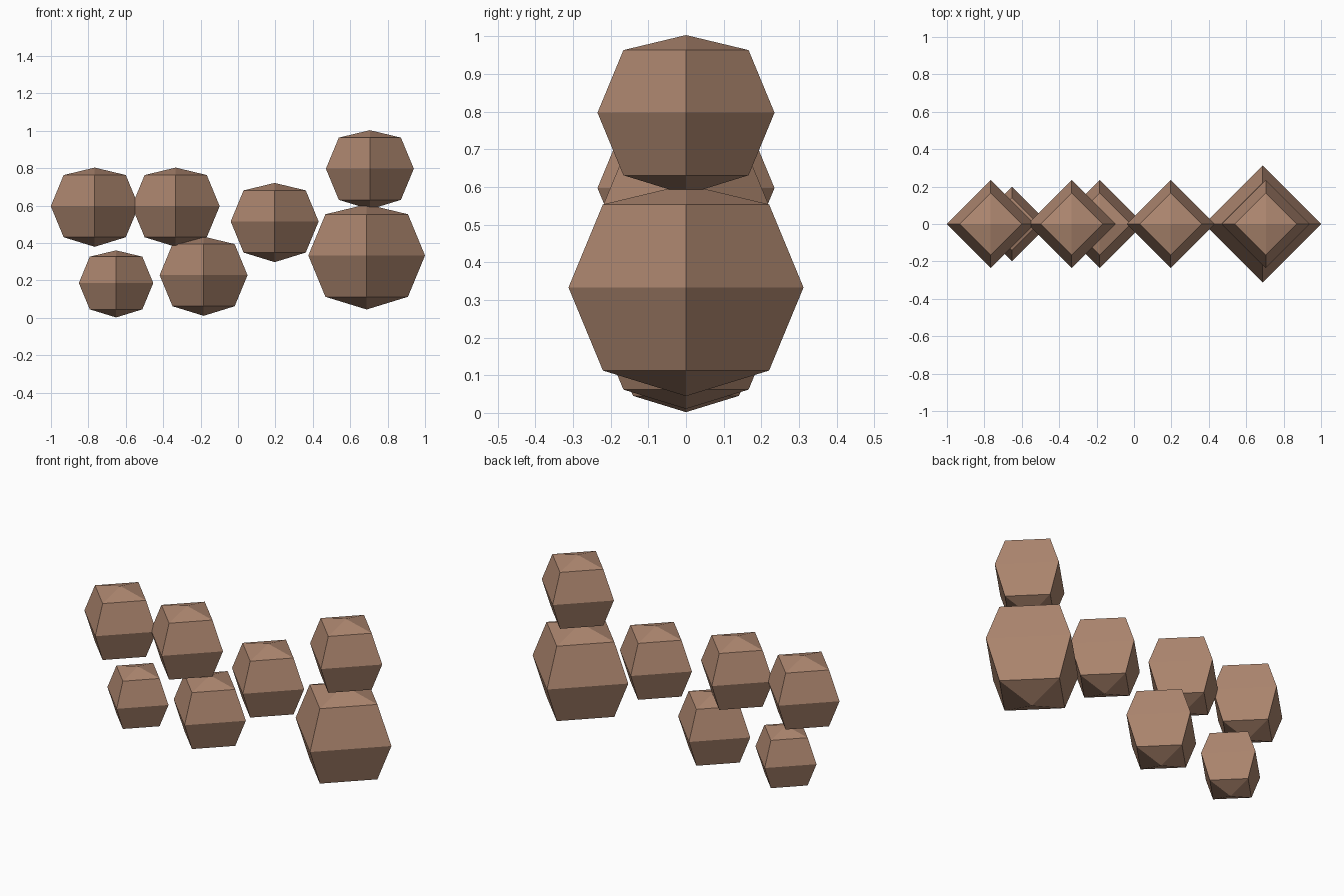
import bpy, bmesh, math

if "Cube" in bpy.data.objects:
    bpy.data.objects.remove(bpy.data.objects["Cube"])

mat = bpy.data.materials.new("brown_clay")
mat.diffuse_color = (0.42, 0.24, 0.16, 1)
mat.use_nodes = True
mat.node_tree.nodes["Principled BSDF"].inputs["Base Color"].default_value = mat.diffuse_color


def lump(name, x, z, r):
    """Four-sided, four-ring faceted ball with slightly flattened poles."""
    bm = bmesh.new()
    bmesh.ops.create_uvsphere(bm, u_segments=4, v_segments=4, radius=r)
    for v in bm.verts:
        if math.hypot(v.co.x, v.co.y) < r * 0.1:
            v.co.z *= 0.877 if v.co.z > 0 else 0.925
        elif abs(v.co.x) > abs(v.co.y) * 0.5 and abs(v.co.y) > abs(v.co.x) * 0.5:
            # keep the corners on the x and y axes
            a = math.atan2(v.co.y, v.co.x) + math.pi / 4
            d = math.hypot(v.co.x, v.co.y)
            v.co.x, v.co.y = d * math.cos(a), d * math.sin(a)
    bmesh.ops.recalc_face_normals(bm, faces=bm.faces)
    me = bpy.data.meshes.new(name)
    bm.to_mesh(me)
    bm.free()
    me.materials.append(mat)
    ob = bpy.data.objects.new(name, me)
    ob.location = (x, 0, z)
    bpy.context.collection.objects.link(ob)


# Upper row of lumps, left to right
lump("upper_left_lump", -0.766, 0.597, 0.235)
lump("upper_middle_lump", -0.333, 0.597, 0.235)
lump("centre_lump", 0.196, 0.515, 0.235)

# Lower row of lumps
lump("small_lower_lump", -0.652, 0.186, 0.199)
lump("lower_middle_lump", -0.184, 0.228, 0.235)

# Right-hand stack
lump("large_base_lump", 0.688, 0.333, 0.312)
lump("stacked_top_lump", 0.705, 0.797, 0.235)
